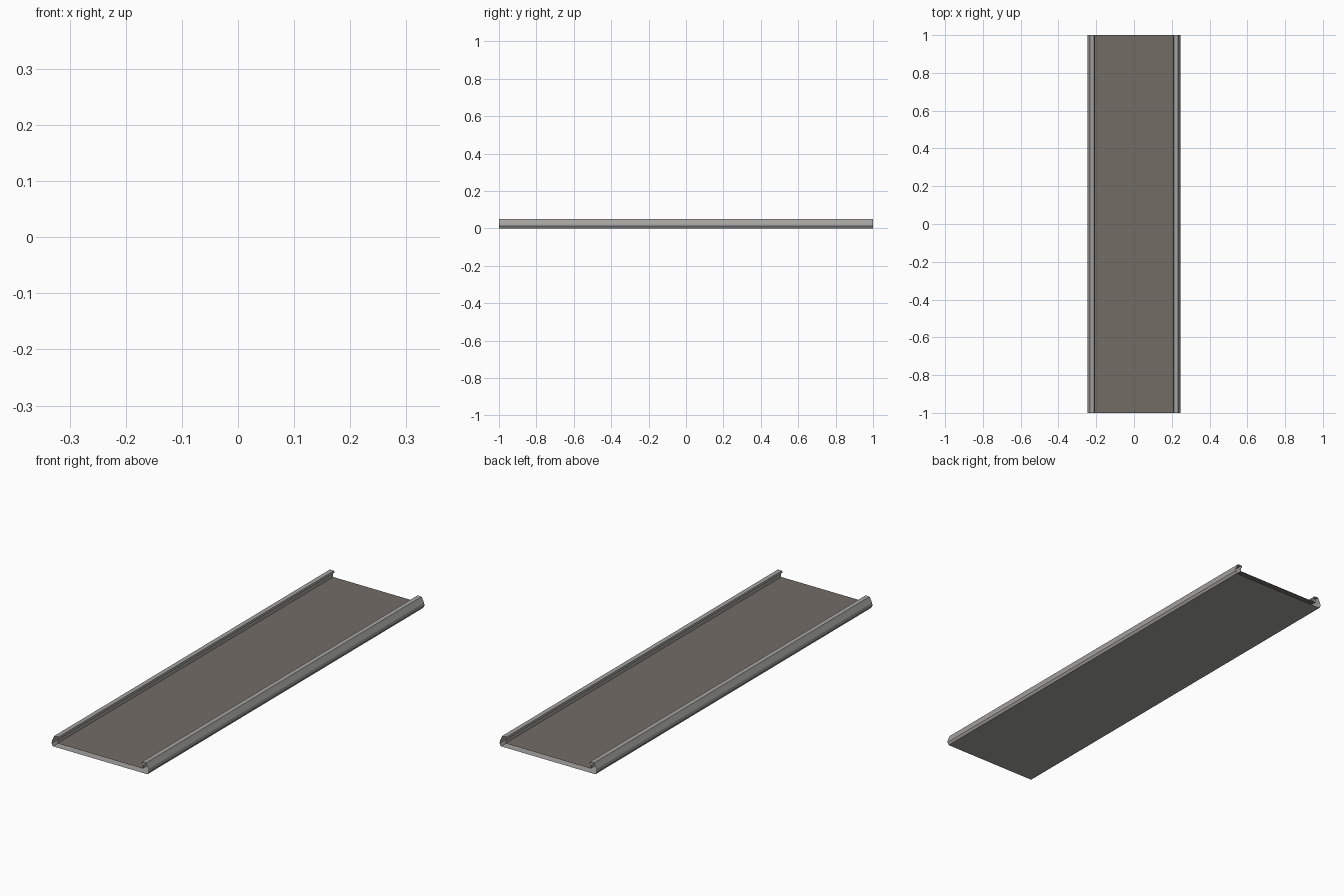
import bpy, bmesh

if "Cube" in bpy.data.objects:
    bpy.data.objects.remove(bpy.data.objects["Cube"])

HALF_LEN = 1.0


def material(name, rgb):
    m = bpy.data.materials.new(name)
    m.diffuse_color = (*rgb, 1.0)
    m.use_nodes = True
    m.node_tree.nodes["Principled BSDF"].inputs["Base Color"].default_value = m.diffuse_color
    return m


frame_grey = material("frame grey", (0.37, 0.365, 0.35))
belt_brown = material("belt brown grey", (0.17, 0.15, 0.13))


def extrude_profile(name, points, mat):
    """Sweep an open x-z profile along y, leaving the ends open."""
    bm = bmesh.new()
    front = [bm.verts.new((x, -HALF_LEN, z)) for x, z in points]
    back = [bm.verts.new((x, HALF_LEN, z)) for x, z in points]
    for i in range(len(points) - 1):
        bm.faces.new((front[i], front[i + 1], back[i + 1], back[i]))
    me = bpy.data.meshes.new(name)
    bm.to_mesh(me)
    bm.free()
    me.materials.append(mat)
    ob = bpy.data.objects.new(name, me)
    bpy.context.collection.objects.link(ob)
    return ob


# Side rail: flared foot, slanted outer wall, bevelled top and inner lip
rail = [(0.240, 0.0), (0.247, 0.012), (0.245, 0.025), (0.233, 0.05),
        (0.212, 0.05), (0.210, 0.041), (0.217, 0.036), (0.217, 0.02)]
extrude_profile("right_rail", rail, frame_grey)
extrude_profile("left_rail", [(-x, z) for x, z in reversed(rail)], frame_grey)

# Underside plate, facing down
extrude_profile("bottom_plate", [(-0.240, 0.0), (0.240, 0.0)], frame_grey)

# Moving surface between the rails, facing up
extrude_profile("belt", [(0.217, 0.02), (-0.217, 0.02)], belt_brown)
